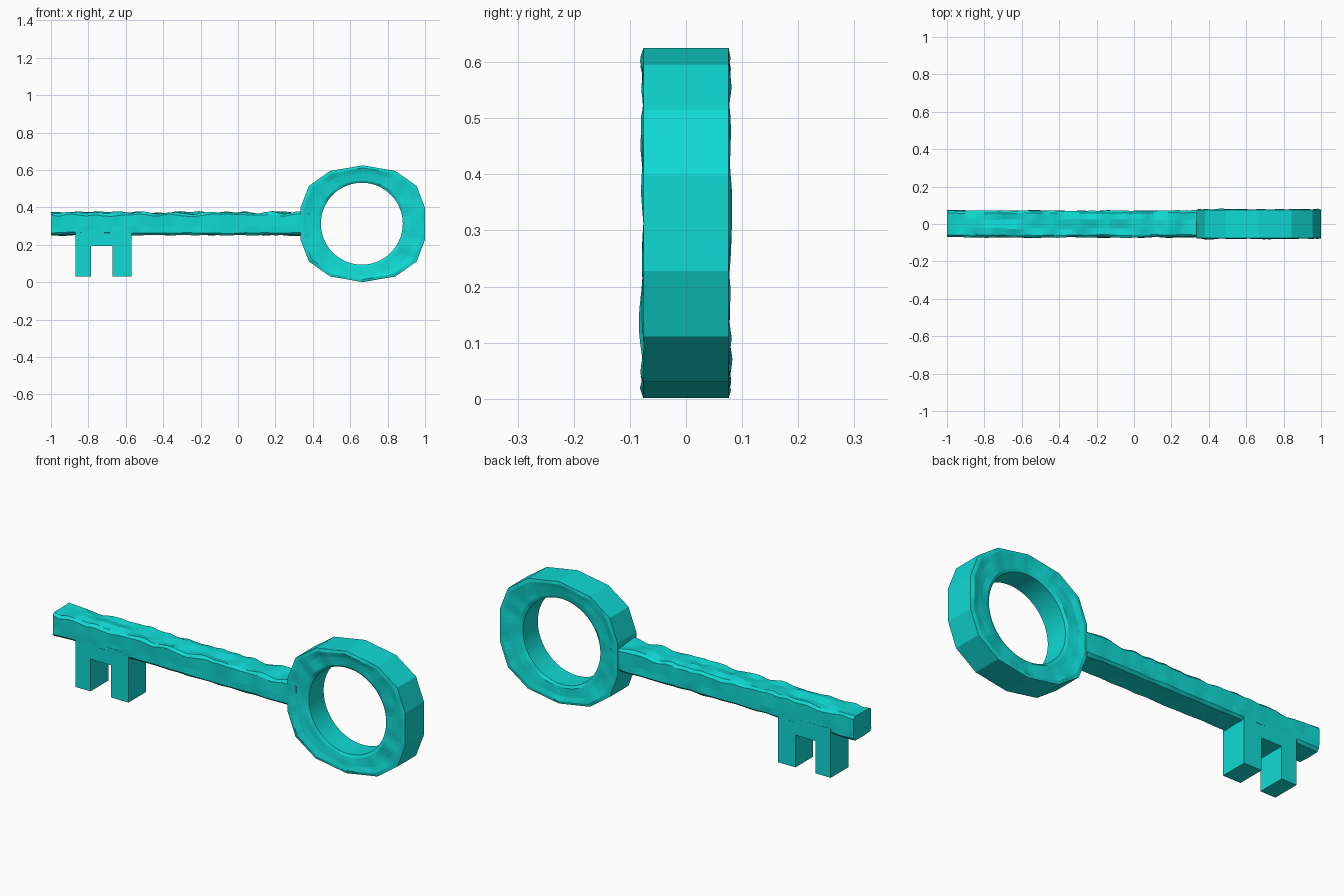
import bpy, bmesh, math, random
from mathutils import Vector, noise

if "Cube" in bpy.data.objects:
    bpy.data.objects.remove(bpy.data.objects["Cube"])

random.seed(4)
teal = bpy.data.materials.new("teal")
teal.diffuse_color = (0.005, 0.70, 0.66, 1)
teal.use_nodes = True
teal.node_tree.nodes["Principled BSDF"].inputs["Base Color"].default_value = teal.diffuse_color


def finish(bm, name):
    bmesh.ops.recalc_face_normals(bm, faces=bm.faces)
    me = bpy.data.meshes.new(name)
    bm.to_mesh(me)
    bm.free()
    me.materials.append(teal)
    ob = bpy.data.objects.new(name, me)
    bpy.context.collection.objects.link(ob)
    return ob


def loft(rings, closed):
    """Skin a list of equally long point loops."""
    bm = bmesh.new()
    vs = [[bm.verts.new(p) for p in r] for r in rings]
    n, m = len(vs), len(vs[0])
    for i in range(n if closed else n - 1):
        a, b = vs[i], vs[(i + 1) % n]
        for j in range(m):
            k = (j + 1) % m
            bm.faces.new((a[j], a[k], b[k], b[j]))
    if not closed:
        bm.faces.new(vs[0])
        bm.faces.new(vs[-1])
    return bm


def rough(x, y, z, amount):
    return amount * noise.noise(Vector((x * 14, y * 22 + 3, z * 14)))


# Bow: 14-sided outer outline, round hole, softly worn faces
CX, CZ = 0.667, 0.313
half = [(0.0, 0.312), (0.175, 0.282), (0.288, 0.202), (0.333, 0.085)]
right = half + [(x, -z) for x, z in reversed(half)]
outline = right + [(-x, z) for x, z in reversed(right[1:-1])]
SUB = 6
# (blend from hole to outer edge, half thickness)
section = [(0.0, 0.060), (0.12, 0.067), (0.35, 0.070), (0.6, 0.073), (0.85, 0.079), (1.0, 0.076)]
section = [(t, -y) for t, y in section] + [(t, y) for t, y in reversed(section)]
rings = []
for i, (x0, z0) in enumerate(outline):
    x1, z1 = outline[(i + 1) % len(outline)]
    for s in range(SUB):
        f = s / SUB
        ox, oz = x0 + (x1 - x0) * f, z0 + (z1 - z0) * f
        ang = math.atan2(oz, ox)
        ix, iz = 0.219 * math.cos(ang) - 0.005, 0.219 * math.sin(ang)
        ring = []
        for t, y in section:
            x, z = CX + ix + (ox - ix) * t, CZ + iz + (oz - iz) * t
            wear = rough(x, y, z, 0.007) if 0 < t < 1 else 0
            ring.append((x, y + wear, z))
        rings.append(ring)
finish(loft(rings, True), "bow_ring")

# Shaft: square bar with clipped edges and a worn surface
Y, Z0, Z1, C = 0.071, 0.252, 0.372, 0.012
prof = [(-Y, Z0 + C), (-Y, 0.30), (-Y, Z1 - C), (-Y + C, Z1), (-0.025, Z1), (0.025, Z1),
        (Y - C, Z1), (Y, Z1 - C), (Y, 0.30), (Y, Z0 + C), (Y - C, Z0), (0, Z0), (-Y + C, Z0)]
N = 70
rings = []
for i in range(N + 1):
    x = -1 + 1.38 * i / N
    ring = []
    for y, z in prof:
        top = 0.013 if z > 0.35 else 0.005
        d = rough(x, y, z, top)
        ring.append((x, y + rough(x + 5, y, z, 0.005), z + d))
    rings.append(ring)
finish(loft(rings, False), "shaft")

# Bit: one flat-faced comb with two teeth
comb = [(-0.87, 0.28), (-0.87, 0.03), (-0.785, 0.03), (-0.785, 0.195),
        (-0.67, 0.195), (-0.67, 0.03), (-0.57, 0.03), (-0.57, 0.28)]
bm = bmesh.new()
face = bm.faces.new([bm.verts.new((x, -0.072, z)) for x, z in comb])
ext = bmesh.ops.extrude_face_region(bm, geom=[face])
bmesh.ops.translate(bm, vec=(0, 0.144, 0),
                    verts=[v for v in ext["geom"] if isinstance(v, bmesh.types.BMVert)])
finish(bm, "bit_teeth")
